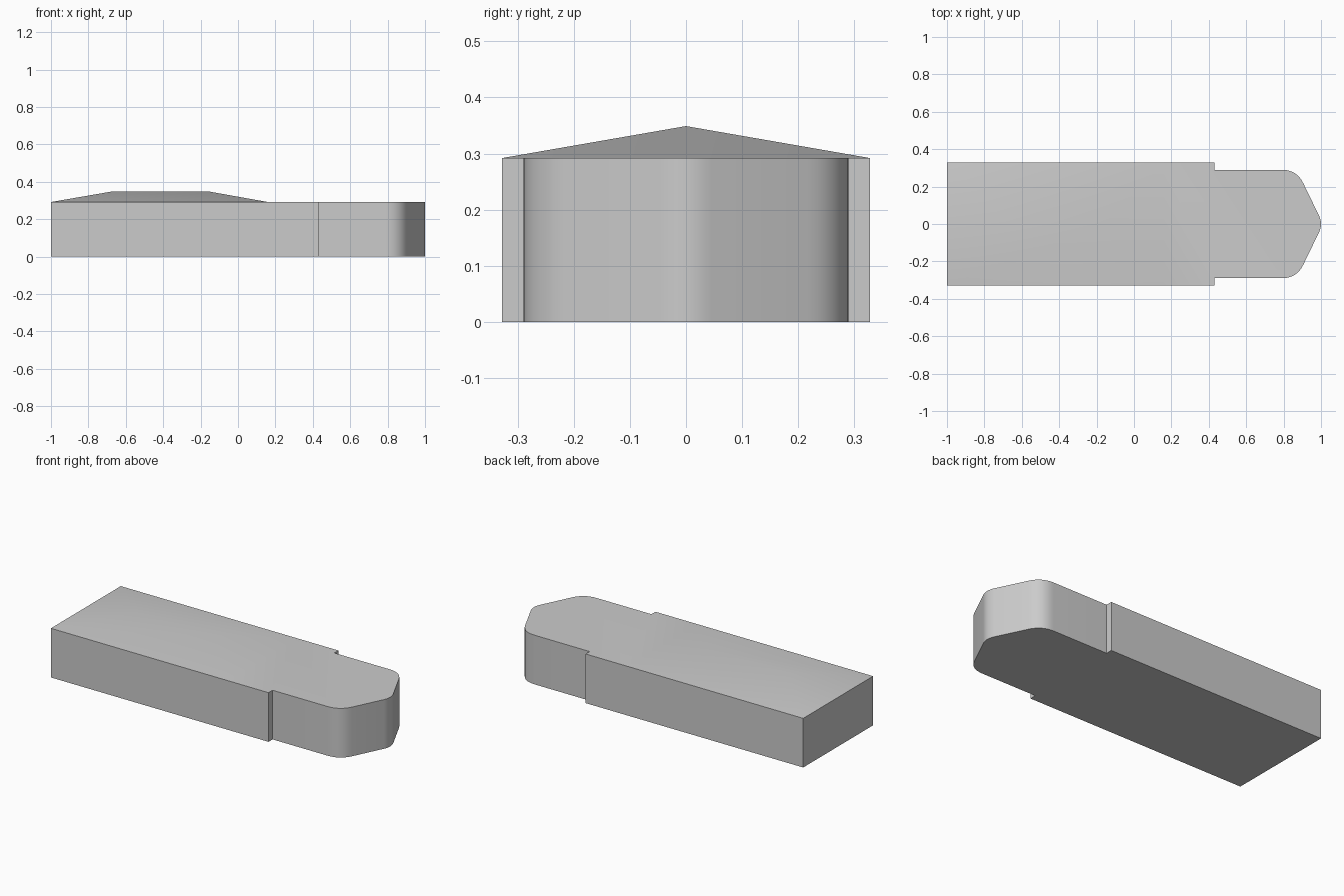
import bpy, bmesh, math
from mathutils import Vector

cube = bpy.data.objects.get("Cube")
if cube:
    bpy.data.objects.remove(cube, do_unlink=True)

WALL, RIDGE, HALF = 0.292, 0.349, 0.328

grey = bpy.data.materials.new("plain grey")
grey.use_nodes = True
colour = (0.6, 0.6, 0.6, 1)
grey.diffuse_color = colour
grey.node_tree.nodes["Principled BSDF"].inputs["Base Color"].default_value = colour


def fillet(before, corner, after, reach, steps=8):
    """Points of a rounded corner, starting and ending `reach` away from it."""
    a = corner + (before - corner).normalized() * reach
    b = corner + (after - corner).normalized() * reach
    ts = [i / steps for i in range(steps + 1)]
    return [a * (1 - t) ** 2 + corner * 2 * t * (1 - t) + b * t * t for t in ts]


# Plan outline: wide hall, small step in, narrower wing with rounded nose
step = Vector((0.43, -0.29))
shoulder = Vector((0.87, -0.29))
tip = Vector((1.011, 0))
mirrored = Vector((shoulder.x, -shoulder.y))
half = [Vector((-1, -HALF)), Vector((0.16, -HALF)), Vector((0.43, -HALF)), step]
half += fillet(step, shoulder, tip, 0.08)
nose = fillet(shoulder, tip, mirrored, 0.05)
outline = half + nose + [Vector((p.x, -p.y)) for p in reversed(half)]

bm = bmesh.new()
low = [bm.verts.new((p.x, p.y, 0)) for p in outline]
top = [bm.verts.new((p.x, p.y, WALL)) for p in outline]

# Walls, floor and flat roof of the wing
count = len(outline)
for i in range(count):
    j = (i + 1) % count
    bm.faces.new((low[i], low[j], top[j], top[i]))
bm.faces.new(low[::-1])
bm.faces.new(top[1:-1])

# Hipped roof over the hall
back, front = (bm.verts.new((x, 0, RIDGE)) for x in (-0.67, -0.16))
bm.faces.new((top[0], top[1], front, back))
bm.faces.new((top[1], top[-2], front))
bm.faces.new((top[-2], top[-1], back, front))
bm.faces.new((top[-1], top[0], back))
bmesh.ops.recalc_face_normals(bm, faces=bm.faces)

mesh = bpy.data.meshes.new("building")
bm.to_mesh(mesh)
bm.free()
mesh.materials.append(grey)
building = bpy.data.objects.new("building", mesh)
bpy.context.collection.objects.link(building)

# Smooth nose and roof, crisp wall edges
bpy.context.view_layer.objects.active = building
building.select_set(True)
bpy.ops.object.shade_smooth_by_angle(angle=math.radians(30))
